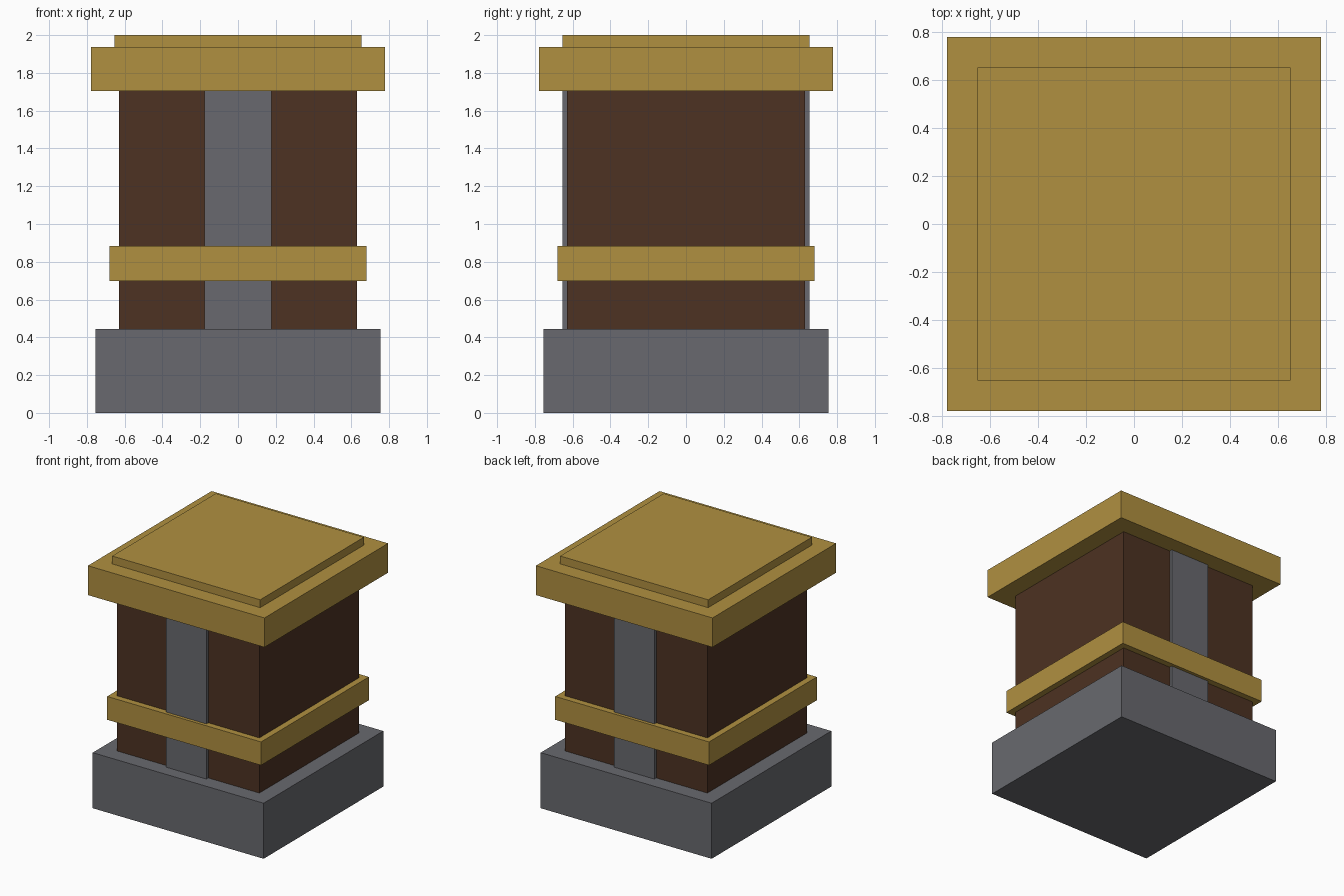
import bpy
import bmesh

default_cube = bpy.data.objects.get("Cube")
if default_cube:
    bpy.data.objects.remove(default_cube, do_unlink=True)


def material(name, rgb):
    mat = bpy.data.materials.new(name)
    mat.use_nodes = True
    mat.diffuse_color = (*rgb, 1)
    shader = next(n for n in mat.node_tree.nodes if n.type == 'BSDF_PRINCIPLED')
    shader.inputs["Base Color"].default_value = (*rgb, 1)
    return mat


def block(name, half_x, half_y, bottom, top, mat, y=0):
    """Box given by half widths and its bottom and top heights."""
    mesh = bpy.data.meshes.new(name)
    bm = bmesh.new()
    bmesh.ops.create_cube(bm, size=2)
    bmesh.ops.scale(bm, vec=(half_x, half_y, (top - bottom) / 2), verts=bm.verts)
    bm.to_mesh(mesh)
    bm.free()
    mesh.materials.append(mat)
    obj = bpy.data.objects.new(name, mesh)
    obj.location = (0, y, (bottom + top) / 2)
    bpy.context.collection.objects.link(obj)
    return obj


stone = material("grey stone", (0.138, 0.141, 0.156))
wood = material("dark brown wood", (0.074, 0.032, 0.016))
gold = material("gold", (0.434, 0.279, 0.051))

# Stone foot and wooden shaft
block("base", 0.754, 0.754, 0, 0.443, stone)
block("shaft", 0.629, 0.629, 0.443, 1.703, wood)

# Stone strips down the front and back
for name, side in (("front_strip", -1), ("back_strip", 1)):
    block(name, 0.178, 0.02, 0.443, 1.703, stone, y=side * 0.633)

# Gold band and stepped cap
block("band", 0.679, 0.679, 0.697, 0.883, gold)
block("cap", 0.779, 0.779, 1.703, 1.937, gold)
block("cap_step", 0.653, 0.653, 1.937, 2, gold)
